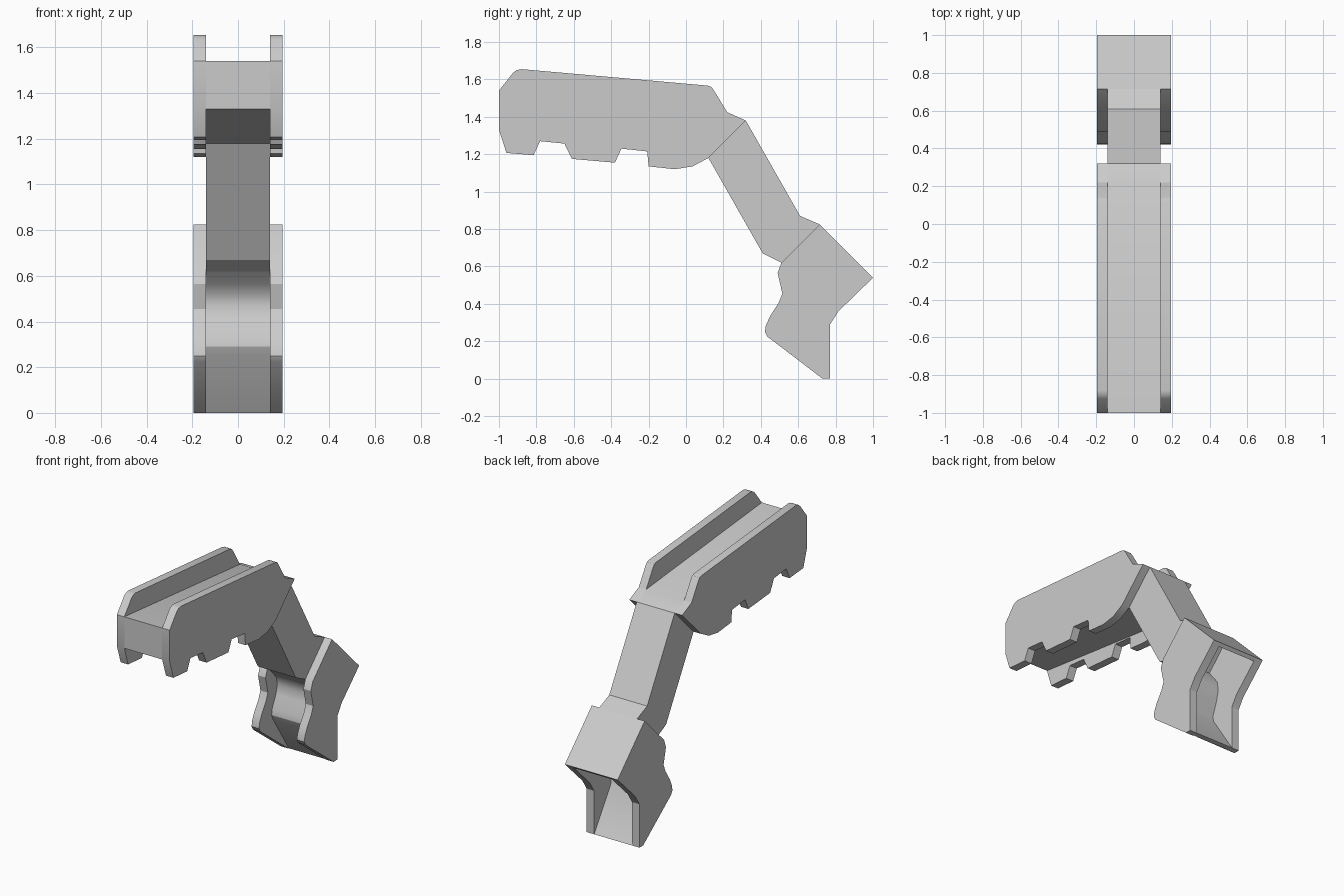
import bpy, bmesh, math

INNER, OUTER = 0.14, 0.195


def extrude(name, profile, spans):
    """Extrude a (y, z) profile along x over each span."""
    bm = bmesh.new()
    for x0, x1 in spans:
        a = [bm.verts.new((x0, y, z)) for y, z in profile]
        b = [bm.verts.new((x1, y, z)) for y, z in profile]
        n = len(profile)
        bm.faces.new(a)
        bm.faces.new(b[::-1])
        for i in range(n):
            bm.faces.new((a[i], b[i], b[(i + 1) % n], a[(i + 1) % n]))
    bmesh.ops.recalc_face_normals(bm, faces=bm.faces)
    bmesh.ops.triangulate(bm, faces=[f for f in bm.faces if len(f.verts) > 4])
    mesh = bpy.data.meshes.new(name)
    bm.to_mesh(mesh)
    bm.free()
    ob = bpy.data.objects.new(name, mesh)
    bpy.context.collection.objects.link(ob)
    bpy.ops.object.select_all(action='DESELECT')
    ob.select_set(True)
    bpy.context.view_layer.objects.active = ob
    bpy.ops.object.shade_smooth_by_angle(angle=math.radians(30))
    return ob


SIDES = [(-OUTER, -INNER), (INNER, OUTER)]
CENTRE = [(-INNER, INNER)]

# Upper rail side plates with the notched lower edge
extrude("rail_side_plates", [
    (-1, 1.54), (-0.925, 1.635), (-0.905, 1.65), (-0.88, 1.655),
    (0.115, 1.567), (0.135, 1.56), (0.15, 1.54), (0.22, 1.425),
    (0.32, 1.38), (0.12, 1.18), (0.035, 1.135), (-0.06, 1.12),
    (-0.2, 1.135), (-0.207, 1.215), (-0.345, 1.23), (-0.38, 1.155),
    (-0.61, 1.175), (-0.65, 1.257), (-0.78, 1.27), (-0.815, 1.195),
    (-0.96, 1.207), (-1, 1.33)], SIDES)

# Channel floor between the rail plates
extrude("rail_core", [(-1, 1.54), (0.22, 1.425), (0.32, 1.38),
                      (0.12, 1.18), (-1, 1.33)], CENTRE)

# Slanted connecting arm
extrude("arm", [(0.12, 1.18), (0.32, 1.38), (0.61, 0.87),
                (0.715, 0.825), (0.51, 0.62), (0.41, 0.67)], CENTRE)

# Lower foot side plates
extrude("foot_side_plates", [
    (0.715, 0.825), (1, 0.54), (0.815, 0.36), (0.77, 0.29), (0.77, 0),
    (0.73, 0), (0.435, 0.225), (0.422, 0.25), (0.427, 0.285),
    (0.45, 0.335), (0.495, 0.405), (0.515, 0.455), (0.49, 0.565),
    (0.51, 0.62)], SIDES)

# Curved shell between the foot plates, open at the back
extrude("foot_shell", [
    (1, 0.54), (0.715, 0.825), (0.51, 0.62), (0.57, 0.565),
    (0.605, 0.52), (0.615, 0.47), (0.6, 0.41), (0.56, 0.33),
    (0.555, 0.29), (0.57, 0.255), (0.735, 0), (0.77, 0),
    (0.595, 0.265), (0.588, 0.3), (0.625, 0.4), (0.64, 0.47),
    (0.63, 0.53), (0.555, 0.625), (0.715, 0.785), (0.98, 0.522)], CENTRE)
